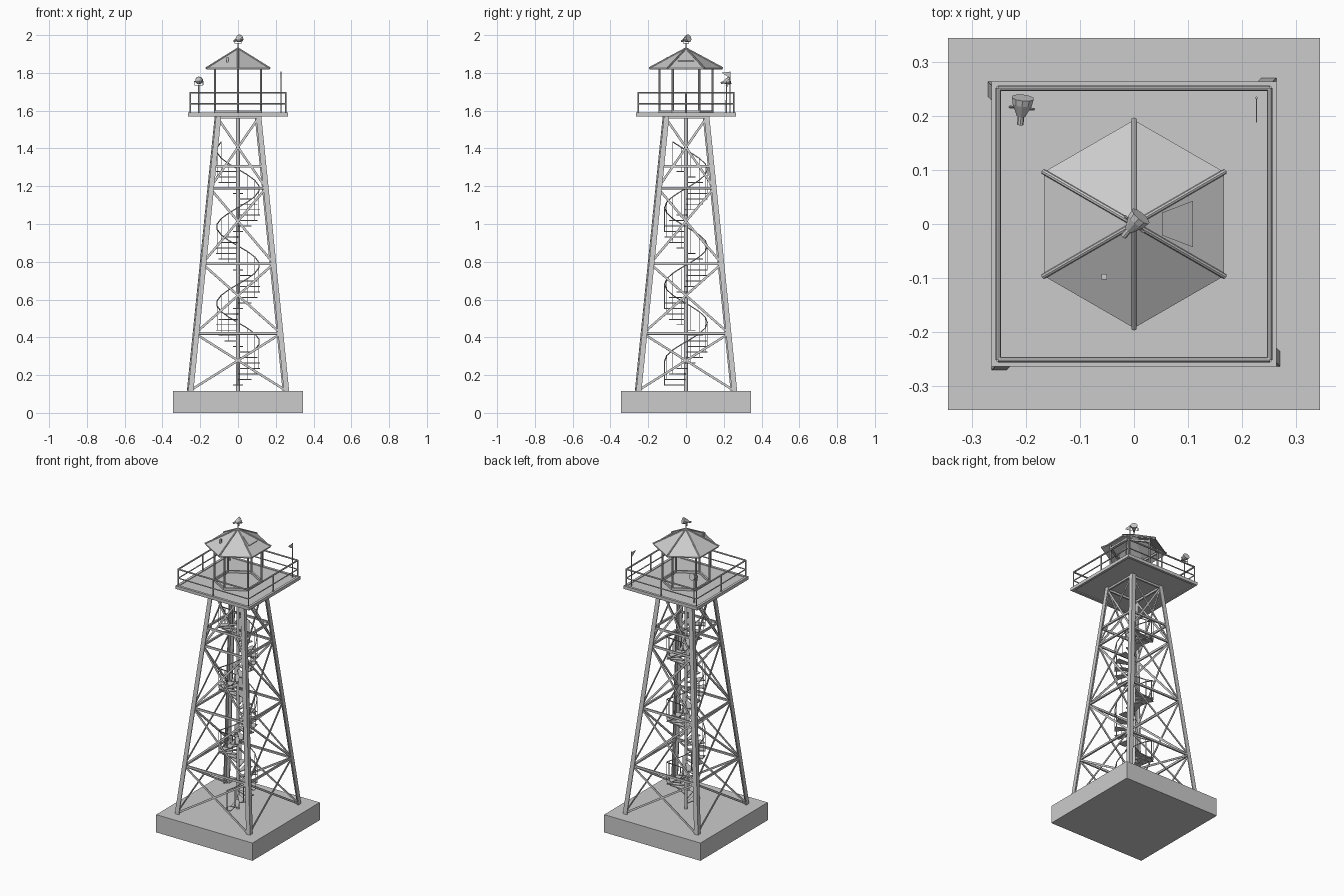
import bpy, bmesh, math
from mathutils import Vector, Matrix

cube = bpy.data.objects.get("Cube")
if cube:
    bpy.data.objects.remove(cube, do_unlink=True)

grey = bpy.data.materials.new("light_grey")
grey.use_nodes = True
COLOUR = (0.6, 0.6, 0.6, 1)
grey.diffuse_color = COLOUR
grey.node_tree.nodes["Principled BSDF"].inputs["Base Color"].default_value = COLOUR

BASE, TOP = 0.115, 1.575
UP = Vector((0, 0, 1))


def finish(name, bm):
    bmesh.ops.recalc_face_normals(bm, faces=bm.faces[:])
    mesh = bpy.data.meshes.new(name)
    bm.to_mesh(mesh)
    bm.free()
    mesh.materials.append(grey)
    obj = bpy.data.objects.new(name, mesh)
    bpy.context.collection.objects.link(obj)
    return obj


def box(bm, centre, size):
    bmesh.ops.create_cube(bm, size=1, matrix=Matrix.Translation(centre) @ Matrix.Diagonal((*size, 1)))


def beam(bm, a, b, width, depth, normal=UP):
    """Rectangular bar from a to b, with its depth along the normal."""
    a, b = Vector(a), Vector(b)
    d = (b - a).normalized()
    side = d.cross(Vector(normal)).normalized()
    rot = Matrix((side, side.cross(d), d)).transposed().to_4x4()
    bmesh.ops.create_cube(bm, size=1, matrix=Matrix.Translation((a + b) / 2) @ rot
                          @ Matrix.Diagonal((width, depth, (b - a).length, 1)))


def rod(bm, a, b, r1, r2=None, sides=8):
    a, b = Vector(a), Vector(b)
    rot = (b - a).to_track_quat('Z', 'Y').to_matrix().to_4x4()
    bmesh.ops.create_cone(bm, cap_ends=True, segments=sides, radius1=r1,
                          radius2=r1 if r2 is None else r2, depth=(b - a).length,
                          matrix=Matrix.Translation((a + b) / 2) @ rot)


def loft(bm, rings):
    """Closed solid through rings holding equal numbers of points."""
    rings = [[bm.verts.new(p) for p in ring] for ring in rings]
    n = len(rings[0])
    for low, high in zip(rings, rings[1:]):
        for i in range(n):
            j = (i + 1) % n
            bm.faces.new((low[i], low[j], high[j], high[i]))
    bm.faces.new(rings[0])
    bm.faces.new(rings[-1])


def turned(p, k):
    return Matrix.Rotation(k * math.pi / 2, 3, 'Z') @ Vector(p)


def half(z):
    """Half width of the tower at a height."""
    return 0.262 + (0.112 - 0.262) * (z - BASE) / (TOP - BASE)


def hexagon(radius, z):
    return [Vector((radius * math.sin(i * math.pi / 3), radius * math.cos(i * math.pi / 3), z))
            for i in range(6)]


# Foundation
bm = bmesh.new()
box(bm, (0, 0, BASE / 2), (0.69, 0.69, BASE))
finish("foundation", bm)

# Four angle-section legs
bm = bmesh.new()
W, T = 0.028, 0.006
angle = [(0, 0), (W, 0), (W, T), (T, T), (T, W), (0, W)]
for k in range(4):
    loft(bm, [[turned((x - c, y - c - 0.007, z), k) for x, y in angle]
              for z, c in ((BASE, 0.264), (TOP, 0.116))])
finish("legs", bm)

# Horizontal braces and crossed braces on each side
levels = [BASE, 0.42, 0.79, 1.19, 1.565]
flat, cross = bmesh.new(), bmesh.new()
for k in range(4):
    out = turned((0, -1, 0.1), k)
    for z in levels[1:] + [1.305]:
        h = half(z) - 0.004
        beam(flat, turned((-h, -h, z), k), turned((h, -h, z), k), 0.013, 0.01, out)
    for z0, z1 in zip(levels, levels[1:]):
        h0, h1 = half(z0) - 0.003, half(z1) - 0.003
        for s in (-1, 1):
            beam(cross, turned((-s * h0, -h0, z0), k), turned((s * h1, -h1, z1), k), 0.012, 0.004, out)
finish("horizontal_braces", flat)
finish("cross_braces", cross)

# Spiral stair: column, treads, balusters, handrail
bm = bmesh.new()
rod(bm, (0, 0, BASE), (0, 0, TOP), 0.01, sides=12)
finish("stair_column", bm)

RISE, PER_TURN, RAIL_R, RAIL_H = 0.029, 14, 0.113, 0.125
treads, balusters, path = bmesh.new(), bmesh.new(), []
for i in range(41):
    a = -math.pi / 2 + 2 * math.pi * i / PER_TURN
    z = 0.15 + RISE * i
    d = Vector((math.cos(a), math.sin(a), 0))
    s = Vector((-d.y, d.x, 0))
    outline = [d * 0.005 - s * 0.006, d * RAIL_R - s * 0.026,
               d * RAIL_R + s * 0.026, d * 0.005 + s * 0.006]
    loft(treads, [[p + UP * h for p in outline] for h in (z - 0.005, z)])
    foot = d * RAIL_R + UP * z
    rod(balusters, foot - UP * 0.005, foot + UP * RAIL_H, 0.0022, sides=5)
    path.append(foot + UP * RAIL_H)
for p, q in zip(path, path[1:]):
    rod(balusters, p, q, 0.003, sides=6)
finish("stair_treads", treads)
finish("stair_railing", balusters)

# Deck with an edge frame
bm = bmesh.new()
box(bm, (0, 0, 1.581), (0.51, 0.51, 0.01))
finish("deck", bm)
bm = bmesh.new()
E = 0.256
for k in range(4):
    beam(bm, turned((-E - 0.008, -E, 1.58), k), turned((E + 0.008, -E, 1.58), k), 0.016, 0.02)
finish("deck_edge", bm)

# Deck railing
bm = bmesh.new()
E = 0.252
for k in range(4):
    for x in (-E, 0):
        rod(bm, turned((x, -E, 1.585), k), turned((x, -E, 1.695), k), 0.004)
    for z, r in ((1.695, 0.005), (1.637, 0.0035)):
        rod(bm, turned((-E, -E, z), k), turned((E, -E, z), k), r)
finish("deck_railing", bm)

# Cabin frame: six posts with sill and head beams
bm = bmesh.new()
ring = hexagon(0.14, 0)
for p, q in zip(ring, ring[1:] + ring[:1]):
    rod(bm, p + UP * 1.585, p + UP * 1.85, 0.006)
    for z, w in ((1.593, 0.016), (1.823, 0.012)):
        beam(bm, p + UP * z, q + UP * z, 0.01, w)
finish("cabin_frame", bm)

# Hexagonal roof shell with ridge ribs
EAVE, APEX, RADIUS = 1.825, 1.93, 0.193
bm = bmesh.new()
peak = bm.verts.new((0, 0, APEX))
under = bm.verts.new((0, 0, APEX - 0.008))
outer = [bm.verts.new(p) for p in hexagon(RADIUS, EAVE)]
inner = [bm.verts.new(p) for p in hexagon(RADIUS, EAVE - 0.008)]
for i in range(6):
    j = (i + 1) % 6
    bm.faces.new((outer[i], outer[j], peak))
    bm.faces.new((inner[j], inner[i], under))
    bm.faces.new((inner[i], inner[j], outer[j], outer[i]))
finish("roof", bm)
bm = bmesh.new()
for p in hexagon(RADIUS + 0.002, EAVE):
    rod(bm, p, (0, 0, APEX), 0.005)
finish("roof_ribs", bm)

# Roof hatch and small vent
def roof_z(x):
    return APEX - x / (RADIUS * math.cos(math.pi / 6)) * (APEX - EAVE)


bm = bmesh.new()
hatch = [(0.052, -0.021), (0.109, -0.043), (0.109, 0.043), (0.052, 0.021)]
loft(bm, [[(x, y, roof_z(x) + h) for x, y in hatch] for h in (-0.002, 0.004)])
finish("roof_hatch", bm)
bm = bmesh.new()
box(bm, (-0.055, -0.098, 1.87), (0.01, 0.01, 0.03))
finish("roof_vent", bm)


# Searchlights on stands
def searchlight(name, foot, pivot, aim):
    bm = bmesh.new()
    pivot, aim = Vector(pivot), Vector(aim).normalized()
    side = aim.cross(UP).normalized()
    drop = UP * 0.02
    rod(bm, foot, pivot - drop, 0.0035)
    beam(bm, pivot - drop - side * 0.023, pivot - drop + side * 0.023, 0.005, 0.003)
    for s in (-1, 1):
        rod(bm, pivot - drop + side * s * 0.023, pivot + side * s * 0.023, 0.002, sides=6)
    rod(bm, pivot - side * 0.024, pivot + side * 0.024, 0.002, sides=6)
    rod(bm, pivot - aim * 0.032, pivot - aim * 0.015, 0.006)
    rod(bm, pivot - aim * 0.016, pivot + aim * 0.008, 0.008, 0.019, sides=10)
    rod(bm, pivot + aim * 0.008, pivot + aim * 0.02, 0.019, 0.021, sides=10)
    finish(name, bm)


searchlight("deck_searchlight", (-0.208, 0.213, 1.585), (-0.208, 0.215, 1.755), (0.1, 1, 0.3))
searchlight("roof_searchlight", (0, 0, APEX - 0.005), (0, 0, 1.978), (0.6, 0.7, 0.3))

# Pennant on a pole
bm = bmesh.new()
rod(bm, (0.227, 0.234, 1.585), (0.227, 0.234, 1.808), 0.0025)
pennant = [(0.234, 1.805), (0.188, 1.802), (0.234, 1.772)]
loft(bm, [[(x, y, z) for y, z in pennant] for x in (0.226, 0.228)])
finish("pennant", bm)
